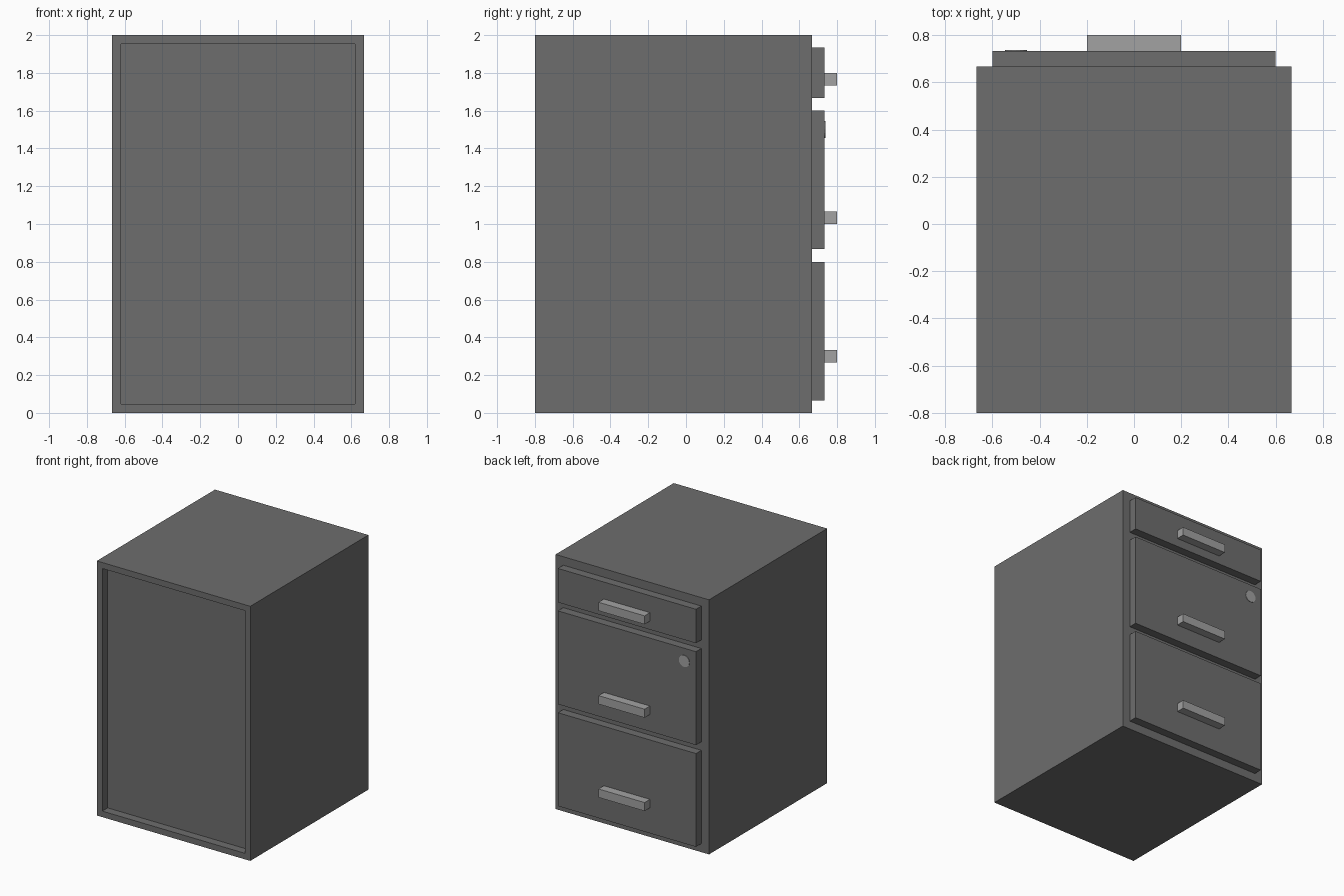
import bpy, bmesh
from math import radians
from mathutils import Matrix, Vector

if "Cube" in bpy.data.objects:
    bpy.data.objects.remove(bpy.data.objects["Cube"], do_unlink=True)

U = 1 / 15  # base module: frame width, drawer thickness and handle depth


def material(name, grey):
    m = bpy.data.materials.new(name)
    m.use_nodes = True
    colour = (grey, grey, grey, 1)
    m.diffuse_color = colour
    m.node_tree.nodes["Principled BSDF"].inputs["Base Color"].default_value = colour
    return m


dark = material("dark grey metal", 0.155)
light = material("light grey metal", 0.36)


def finish(name, bm, mat):
    bmesh.ops.recalc_face_normals(bm, faces=bm.faces)
    mesh = bpy.data.meshes.new(name)
    bm.to_mesh(mesh)
    bm.free()
    mesh.materials.append(mat)
    ob = bpy.data.objects.new(name, mesh)
    bpy.context.collection.objects.link(ob)
    return ob


def box_mesh(lo, hi):
    lo, hi = Vector(lo), Vector(hi)
    bm = bmesh.new()
    bmesh.ops.create_cube(bm, size=1, matrix=Matrix.Translation((lo + hi) / 2)
                          @ Matrix.Diagonal((*(hi - lo), 1)))
    return bm


# Cabinet body with a recessed panel on the -y side
bm = box_mesh((-10 * U, -12 * U, 0), (10 * U, 10 * U, 30 * U))
panel = min(bm.faces, key=lambda f: f.calc_center_median().y)
bmesh.ops.inset_region(bm, faces=[panel], thickness=U)
pushed = bmesh.ops.extrude_discrete_faces(bm, faces=[panel])["faces"][0]
bmesh.ops.translate(bm, verts=pushed.verts, vec=(0, U, 0))
finish("cabinet_body", bm, dark)

# Drawer fronts and their bar handles: bottom, top, handle bottom (in modules)
for name, z0, z1, hz in (("bottom", 1, 12, 4), ("middle", 13, 24, 15), ("top", 25, 29, 26)):
    finish(name + "_drawer_front",
           box_mesh((-9 * U, 10 * U, z0 * U), (9 * U, 11 * U, z1 * U)), dark)
    finish(name + "_drawer_handle",
           box_mesh((-3 * U, 11 * U, hz * U), (3 * U, 12 * U, (hz + 1) * U)), light)

# Thin round lock plate on the middle drawer
bm = bmesh.new()
bmesh.ops.create_cone(bm, cap_ends=True, segments=16, radius1=0.046, radius2=0.046, depth=0.006,
                      matrix=Matrix.Translation((-0.5, 11 * U + 0.001, 1.5))
                      @ Matrix.Rotation(radians(90), 4, 'X'))
finish("drawer_lock", bm, light)
